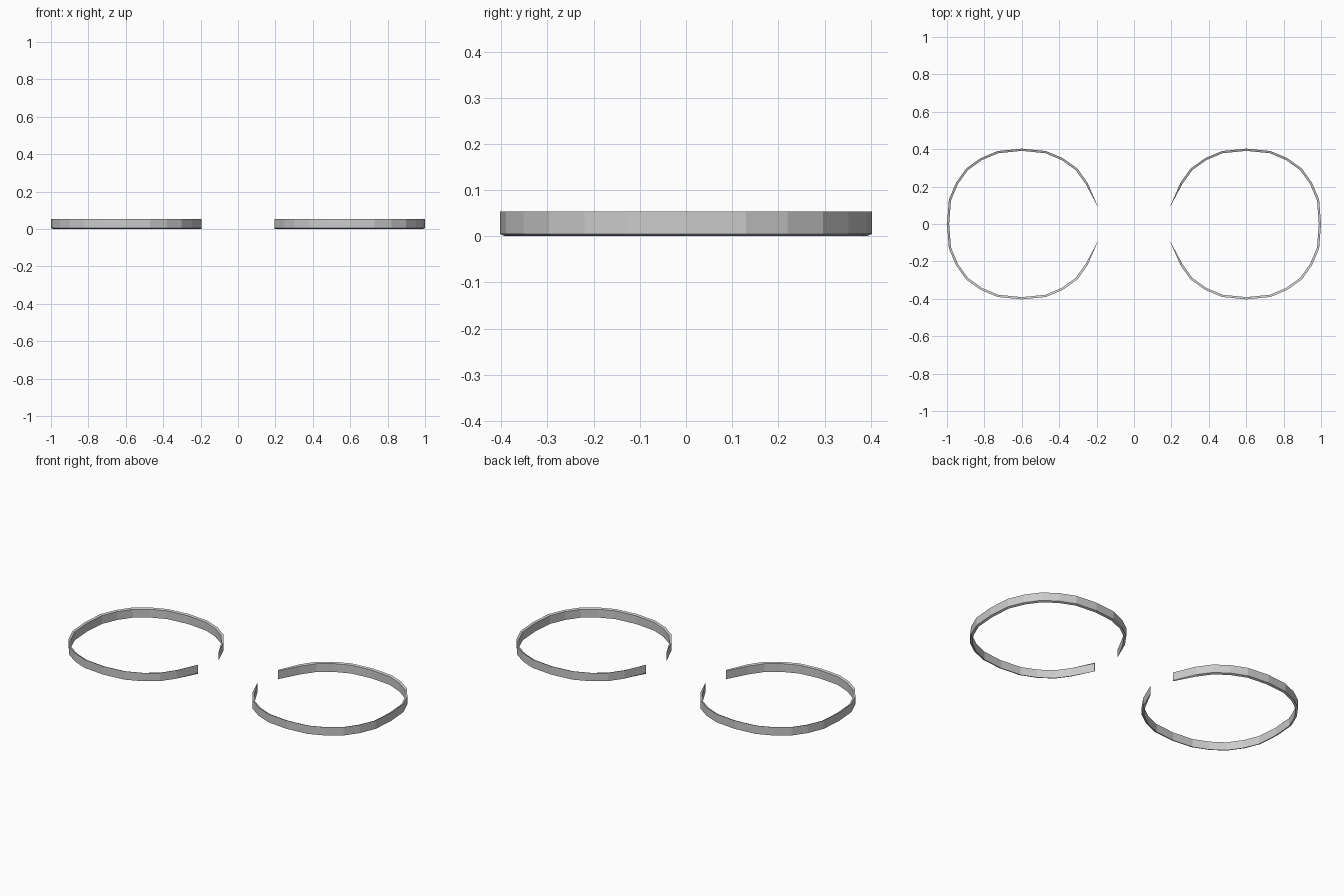
import bpy, bmesh

if "Cube" in bpy.data.objects:
    bpy.data.objects.remove(bpy.data.objects["Cube"])

# Upper half of the open band outline, from outer side to the gap (ring centre at 0,0)
HALF = [(0.40, 0), (0.39, 0.13), (0.352, 0.22), (0.297, 0.297), (0.22, 0.352),
        (0.13, 0.39), (0, 0.403), (-0.13, 0.39), (-0.22, 0.352), (-0.297, 0.297),
        (-0.352, 0.22), (-0.406, 0.095)]
PATH = [(x, -y) for x, y in reversed(HALF[1:])] + HALF
TOP, DROP, WALL = 0.054, 0.005, 0.012


def open_band(name, side):
    bm = bmesh.new()
    rings = []
    for i, (x, y) in enumerate(PATH):
        # The wall thins to almost nothing at the open ends
        t = 0.001 if i in (0, len(PATH) - 1) else WALL
        k = 1 - t / 0.405
        section = [(x, y, DROP), (x, y, TOP),
                   (x * k, y * k, TOP - DROP), (x * k, y * k, 0)]
        rings.append([bm.verts.new((side * (px + 0.6), py, pz))
                      for px, py, pz in section])
    for a, b in zip(rings, rings[1:]):
        for j in range(4):
            n = (j + 1) % 4
            bm.faces.new((a[j], b[j], b[n], a[n]))
    bm.faces.new(rings[0])
    bm.faces.new(rings[-1])
    bmesh.ops.recalc_face_normals(bm, faces=bm.faces)
    mesh = bpy.data.meshes.new(name)
    bm.to_mesh(mesh)
    bm.free()
    bpy.context.collection.objects.link(bpy.data.objects.new(name, mesh))


# Mirrored pair of bands with their gaps facing each other
open_band("right_band", 1)
open_band("left_band", -1)
